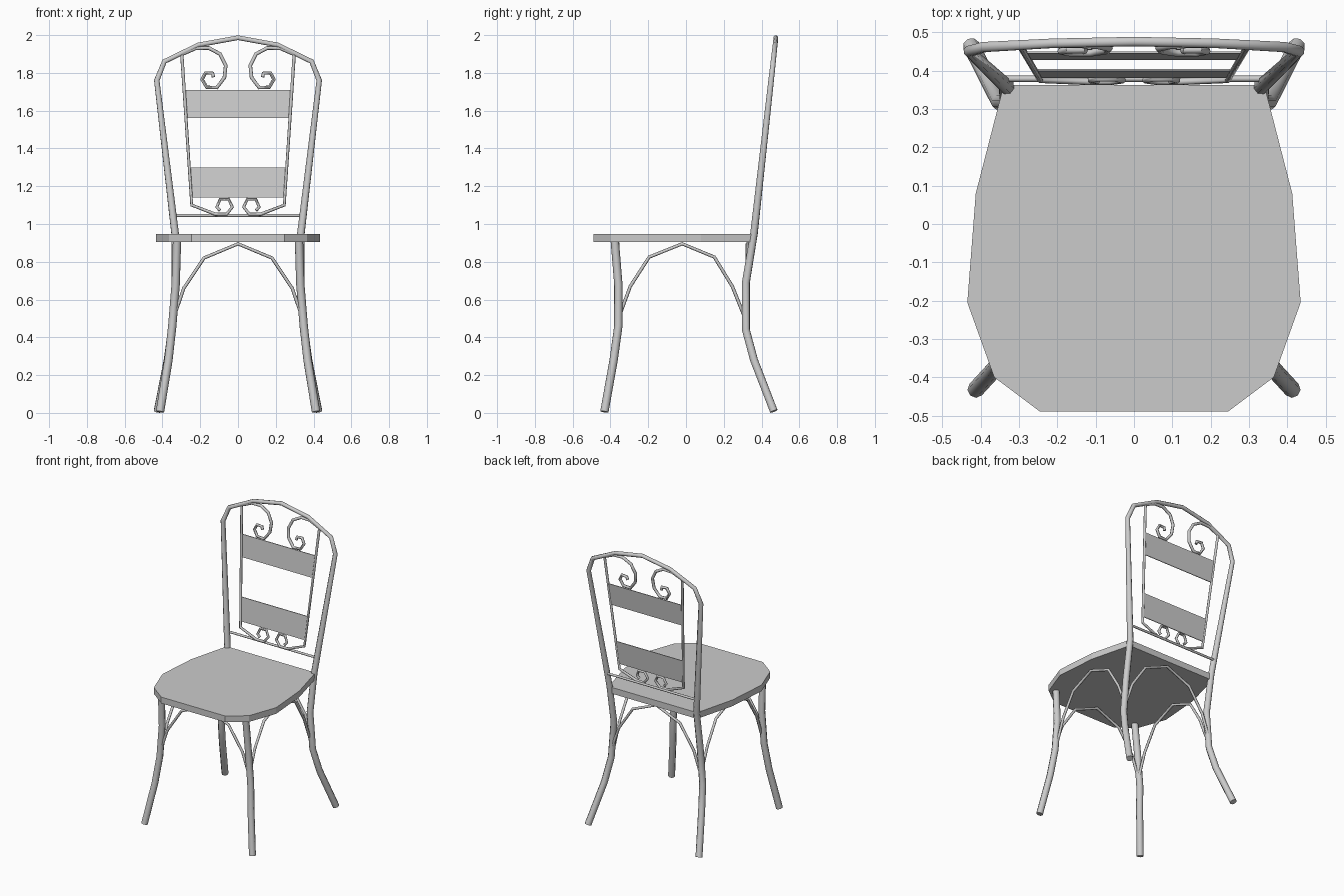
import bpy, bmesh, math

if "Cube" in bpy.data.objects:
    bpy.data.objects.remove(bpy.data.objects["Cube"])

grey = bpy.data.materials.new("grey_metal")
grey.diffuse_color = (0.6, 0.6, 0.6, 1)
grey.use_nodes = True
grey.node_tree.nodes["Principled BSDF"].inputs["Base Color"].default_value = grey.diffuse_color


def back_y(z):
    """Depth of the reclined backrest plane at a height."""
    return 0.36 + (z - 0.95) * 0.112


def on_back(points):
    return [(x, back_y(z), z) for x, z in points]


def mirrored(path):
    return [path, [(-p[0], *p[1:]) for p in path]]


def arch(path):
    """Complete a half path with its mirror image; the last point is on the axis."""
    return path + [(-p[0], *p[1:]) for p in reversed(path[:-1])]


def tube(name, paths, radius):
    """Sweep round rods along paths; an optional 4th value scales the radius."""
    cu = bpy.data.curves.new(name, 'CURVE')
    cu.dimensions = '3D'
    cu.bevel_depth = radius
    cu.bevel_resolution = 2
    cu.use_fill_caps = True
    for path in paths:
        sp = cu.splines.new('POLY')
        sp.points.add(len(path) - 1)
        for pt, p in zip(sp.points, path):
            pt.co = (*p[:3], 1)
            pt.radius = p[3] if len(p) > 3 else 1
    ob = bpy.data.objects.new(name, cu)
    bpy.context.collection.objects.link(ob)
    bpy.ops.object.select_all(action='DESELECT')
    ob.select_set(True)
    bpy.context.view_layer.objects.active = ob
    bpy.ops.object.convert(target='MESH')
    ob = bpy.context.object
    ob.name = name
    ob.data.materials.clear()
    ob.data.materials.append(grey)
    bpy.ops.object.shade_smooth_by_angle(angle=math.radians(50))
    return ob


def slab(name, outline, offset):
    """Extrude a flat outline by an offset vector."""
    bm = bmesh.new()
    face = bm.faces.new([bm.verts.new(p) for p in outline])
    ext = bmesh.ops.extrude_face_region(bm, geom=[face])
    verts = [g for g in ext["geom"] if isinstance(g, bmesh.types.BMVert)]
    bmesh.ops.translate(bm, verts=verts, vec=offset)
    bmesh.ops.recalc_face_normals(bm, faces=bm.faces[:])
    me = bpy.data.meshes.new(name)
    bm.to_mesh(me)
    bm.free()
    me.materials.append(grey)
    ob = bpy.data.objects.new(name, me)
    bpy.context.collection.objects.link(ob)


# Seat board
half = [(0.245, -0.49), (0.365, -0.4), (0.435, -0.205), (0.413, 0.08), (0.34, 0.363)]
outline = half + [(-x, y) for x, y in reversed(half)]
slab("seat", [(x, y, 0.905) for x, y in outline], (0, 0, 0.043))

# Back legs running up into the hooped back frame
side = [(0.425, 0.465, 0.009, 1), (0.372, 0.36, 0.28, 1), (0.35, 0.317, 0.44, 1),
        (0.33, 0.317, 0.69, 1), (0.333, 0.36, 0.95, 0.95)]
hoop = [(x, back_y(z), z, r) for x, z, r in
        [(0.43, 1.76, 0.7), (0.39, 1.86, 0.65), (0.21, 1.948, 0.6), (0, 1.986, 0.6)]]
tube("back_legs_and_hoop", [arch(side + hoop)], 0.022)

# Front legs
tube("front_legs", mirrored([
    (0.413, -0.432, 0.006), (0.368, -0.383, 0.28), (0.348, -0.358, 0.46),
    (0.33, -0.358, 0.68), (0.323, -0.377, 0.91)]), 0.022)

# Arched braces below the seat, one on each side
profile = [(0.335, 0.52), (0.287, 0.66), (0.18, 0.82), (0, 0.895)]
tube("front_brace", [arch([(x, -0.36, z) for x, z in profile])], 0.009)
tube("back_brace", [arch([(x, 0.325, z) for x, z in profile])], 0.009)
tube("side_braces", mirrored([
    (0.335, y, z) for y, z in
    [(-0.35, 0.52), (-0.295, 0.67), (-0.195, 0.825), (-0.02, 0.895),
     (0.15, 0.825), (0.245, 0.67), (0.305, 0.52)]]), 0.009)

# Cross bar above the seat
tube("cross_bar", [[(-0.34, 0.379, 1.045), (0.34, 0.379, 1.045)]], 0.008)

# Inner uprights ending in small lower scrolls
tube("inner_frame", mirrored(on_back([
    (0.298, 1.905), (0.245, 1.1), (0.12, 1.052), (0.06, 1.052), (0.03, 1.09),
    (0.05, 1.132), (0.095, 1.13), (0.112, 1.09), (0.095, 1.072)])), 0.009)

# Large upper scrolls
tube("upper_scrolls", mirrored(on_back([
    (0.295, 1.90), (0.225, 1.93), (0.155, 1.932), (0.095, 1.9), (0.065, 1.84),
    (0.072, 1.775), (0.112, 1.722), (0.165, 1.724), (0.19, 1.765),
    (0.172, 1.8), (0.135, 1.798), (0.13, 1.778)])), 0.01)

# Flat back slats
for name, z0, z1, w0, w1 in (("upper_slat", 1.56, 1.71, 0.275, 0.285),
                             ("lower_slat", 1.14, 1.30, 0.247, 0.257)):
    slab(name, on_back([(-w0, z0), (w0, z0), (w1, z1), (-w1, z1)]), (0, 0.005, 0))
